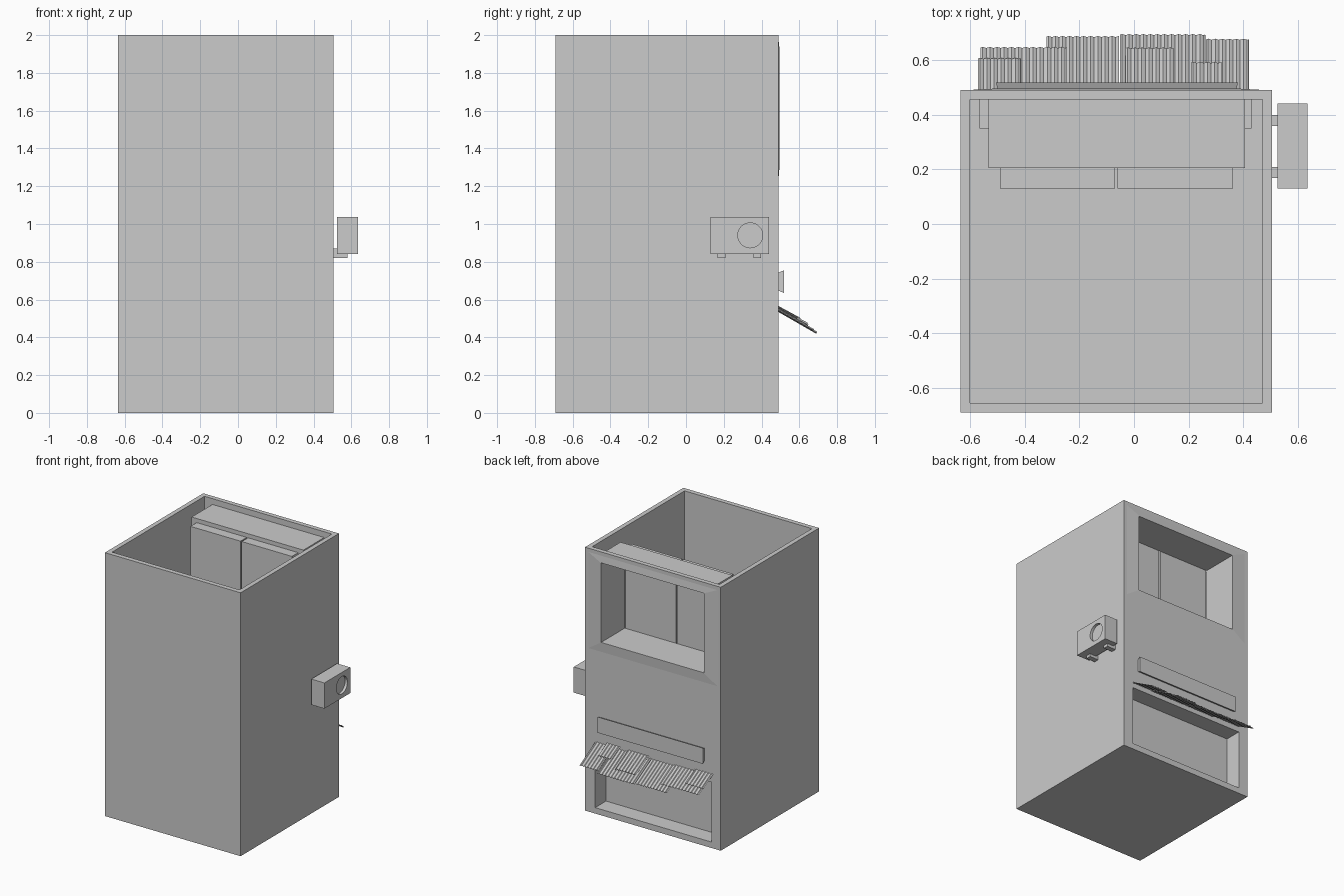
import bpy, bmesh, math

if "Cube" in bpy.data.objects:
    bpy.data.objects.remove(bpy.data.objects["Cube"])


def make(name, verts, faces):
    me = bpy.data.meshes.new(name)
    bm = bmesh.new()
    vs = [bm.verts.new(v) for v in verts]
    for f in faces:
        bm.faces.new([vs[i] for i in f])
    bmesh.ops.recalc_face_normals(bm, faces=bm.faces)
    bm.to_mesh(me)
    bm.free()
    ob = bpy.data.objects.new(name, me)
    bpy.context.collection.objects.link(ob)
    return ob


def box(name, x, y, z):
    v = [(a, b, c) for a in x for b in y for c in z]
    return make(name, v, [(0, 1, 3, 2), (4, 5, 7, 6), (0, 1, 5, 4),
                          (2, 3, 7, 6), (0, 2, 6, 4), (1, 3, 7, 5)])


def cut(ob, cutter):
    cutter.hide_render = True
    m = ob.modifiers.new("cut", "BOOLEAN")
    m.operation, m.solver, m.object = "DIFFERENCE", "EXACT", cutter
    bpy.context.view_layer.objects.active = ob
    bpy.ops.object.modifier_apply(modifier=m.name)
    bpy.data.objects.remove(cutter)


WIN_X, WIN_Z = (-0.497, 0.37), (1.313, 1.92)
SHOP_X, SHOP_Z = (-0.556, 0.42), (0.045, 0.5)
T = 0.036

# Hollow open-topped tower with window and shop openings in the back wall
body = box("building_walls", (-0.635, 0.505), (-0.69, 0.49), (0, 2))
cut(body, box("c", (-0.6, 0.47), (-0.654, 0.455), (0.035, 2.2)))
cut(body, box("c", WIN_X, (0.4, 0.6), WIN_Z))
cut(body, box("c", SHOP_X, (0.4, 0.6), SHOP_Z))

# Window bay: a deep tube closed by two panels
bay = box("window_bay", (WIN_X[0] - T, WIN_X[1] + T), (0.205, 0.456),
          (WIN_Z[0] - T, WIN_Z[1] + T))
cut(bay, box("c", WIN_X, (0.1, 0.6), WIN_Z))
for side, x in (("a", (-0.49, -0.07)), ("b", (-0.06, 0.362))):
    box("window_panel_" + side, x, (0.13, 0.206), (1.31, 1.925))

# Shallow sloped surround around the window
rings = []
for (x0, x1), (z0, z1), y in (((-0.625, 0.495), (1.23, 1.98), 0.489),
                              (WIN_X, WIN_Z, 0.496)):
    rings += [(x0, y, z0), (x1, y, z0), (x1, y, z1), (x0, y, z1)]
make("window_surround", rings,
     [(i, (i + 1) % 4, 4 + (i + 1) % 4, 4 + i) for i in range(4)])

# Shop front recess
recess = box("shop_recess", (SHOP_X[0] - 0.01, SHOP_X[1] + 0.01), (0.35, 0.456),
             (SHOP_Z[0] - 0.01, SHOP_Z[1] + 0.01))
cut(recess, box("c", SHOP_X, (0.36, 0.6), SHOP_Z))

# Blank sign board, slightly wider at the front
b = [(-0.497, 0.485, 0.65), (0.373, 0.485, 0.65), (0.373, 0.485, 0.74), (-0.497, 0.485, 0.74)]
f = [(-0.505, 0.518, 0.635), (0.38, 0.518, 0.635), (0.38, 0.518, 0.755), (-0.505, 0.518, 0.755)]
make("sign_board", b + f, [(0, 1, 2, 3), (4, 5, 6, 7)] +
     [(i, (i + 1) % 4, 4 + (i + 1) % 4, 4 + i) for i in range(4)])


# Awning made of overlapping corrugated sheets
def sheet(name, x0, x1, y_end, z_start, slope):
    n = round((x1 - x0) / 0.0065)
    v = []
    for i in range(n + 1):
        x = x0 + (x1 - x0) * i / n
        w = 0.004 * math.sin(i * math.pi / 2)
        v += [(x, 0.47, z_start + w),
              (x, y_end + 0.5 * w, z_start - slope * (y_end - 0.47) + w)]
    ob = make(name, v, [(2 * i, 2 * i + 2, 2 * i + 3, 2 * i + 1) for i in range(n)])
    m = ob.modifiers.new("thickness", "SOLIDIFY")
    m.thickness, m.offset = 0.003, 0
    return ob


sheets = [(-0.57, -0.415, 0.605, 0.571, 0.55), (-0.56, -0.245, 0.645, 0.558, 0.55),
          (-0.32, -0.055, 0.685, 0.551, 0.57), (-0.05, 0.26, 0.692, 0.551, 0.57),
          (-0.03, 0.145, 0.643, 0.566, 0.55), (0.21, 0.32, 0.59, 0.571, 0.55),
          (0.265, 0.42, 0.675, 0.555, 0.57)]
for i, s in enumerate(sheets):
    sheet(f"awning_sheet_{i + 1}", *s)

# Air conditioner with a round fan recess on two brackets
ac = box("air_conditioner", (0.525, 0.635), (0.13, 0.44), (0.842, 1.037))
bpy.ops.mesh.primitive_cylinder_add(vertices=32, radius=0.066, depth=0.04,
                                    location=(0.635, 0.34, 0.94),
                                    rotation=(0, math.pi / 2, 0))
cut(ac, bpy.context.object)
for i, y in enumerate((0.168, 0.358)):
    box(f"bracket_foot_{i + 1}", (0.5, 0.58), (y, y + 0.04), (0.82, 0.844))
    box(f"bracket_back_{i + 1}", (0.5, 0.527), (y, y + 0.04), (0.82, 0.87))
